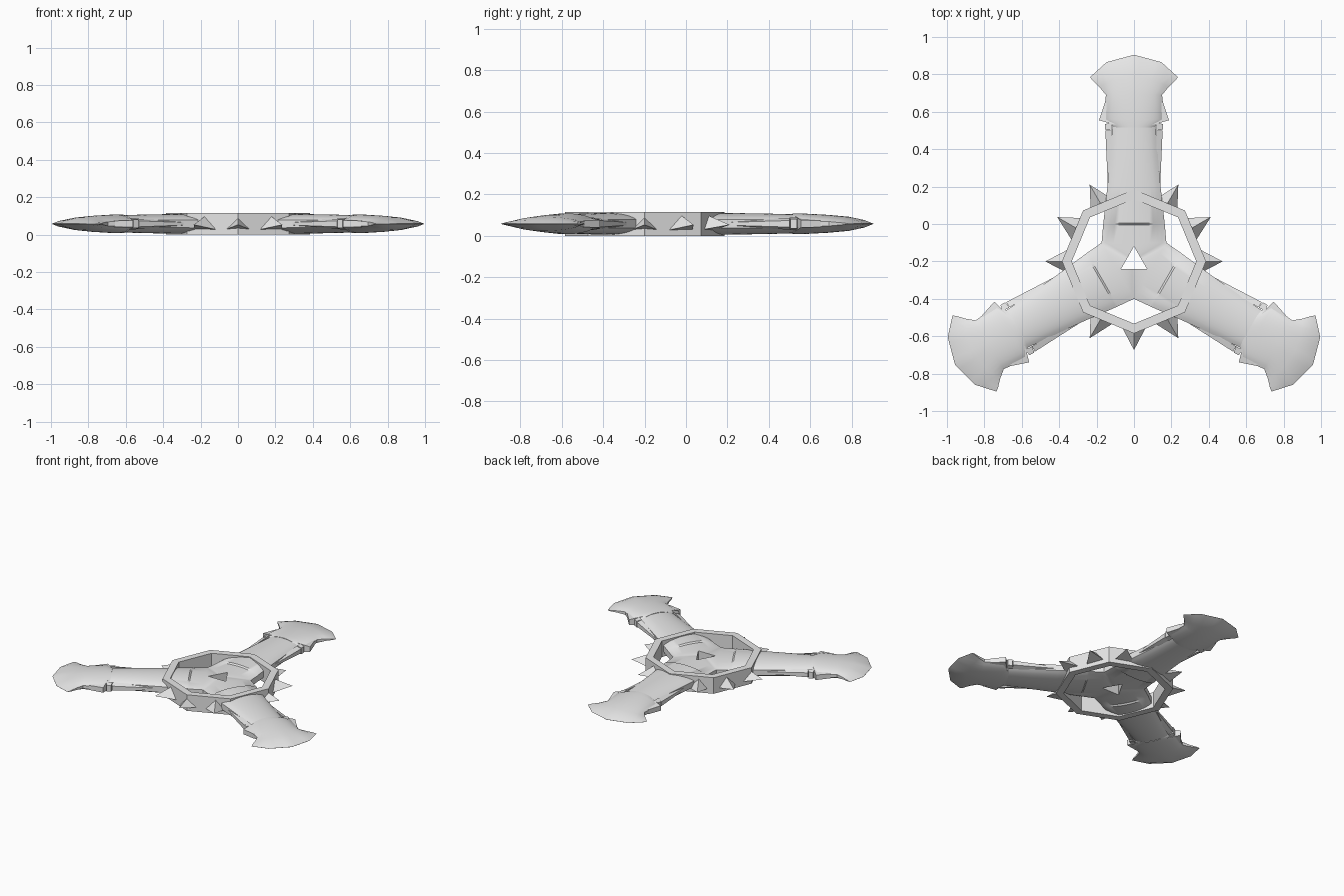
import bpy, bmesh, math
from mathutils import Matrix, Vector

if "Cube" in bpy.data.objects:
    bpy.data.objects.remove(bpy.data.objects["Cube"])

MID = Vector((0, -0.2, 0.058))      # hub centre
US = [i / 8 for i in range(-8, 9)]  # positions across a limb

metal = bpy.data.materials.new("light_grey")
metal.diffuse_color = (0.8, 0.8, 0.8, 1)
metal.use_nodes = True
metal.node_tree.nodes["Principled BSDF"].inputs["Base Color"].default_value = metal.diffuse_color


def finish(name, bm, angles=(0,), smooth=None):
    """Copy the part around the hub, clean it and make an object."""
    src = bm.verts[:] + bm.edges[:] + bm.faces[:]
    for a in angles[1:]:
        new = bmesh.ops.duplicate(bm, geom=src)["geom"]
        vs = [g for g in new if isinstance(g, bmesh.types.BMVert)]
        bmesh.ops.rotate(bm, verts=vs, cent=(0, 0, 0),
                         matrix=Matrix.Rotation(math.radians(a - angles[0]), 3, 'Z'))
    bmesh.ops.rotate(bm, verts=bm.verts[:], cent=(0, 0, 0),
                     matrix=Matrix.Rotation(math.radians(angles[0]), 3, 'Z'))
    bmesh.ops.translate(bm, verts=bm.verts[:], vec=MID)
    bmesh.ops.remove_doubles(bm, verts=bm.verts[:], dist=0.0005)
    bmesh.ops.recalc_face_normals(bm, faces=bm.faces[:])
    me = bpy.data.meshes.new(name)
    bm.to_mesh(me)
    bm.free()
    me.materials.append(metal)
    ob = bpy.data.objects.new(name, me)
    bpy.context.collection.objects.link(ob)
    if smooth:
        bpy.ops.object.select_all(action='DESELECT')
        ob.select_set(True)
        bpy.context.view_layer.objects.active = ob
        bpy.ops.object.shade_smooth_by_angle(angle=math.radians(smooth))
    return ob


def loft(bm, rows, start_wall=True, end_wall=True):
    """Mirrored top and bottom skins through rows of (x, y, half height)."""
    top = [[bm.verts.new((x, y, z)) for x, y, z in r] for r in rows]
    bot = [[bm.verts.new((x, y, -z)) for x, y, z in r] for r in rows]
    n = len(US)
    for g in (top, bot):
        for a, b in zip(g, g[1:]):
            for i in range(n - 1):
                bm.faces.new((a[i], a[i + 1], b[i + 1], b[i]))
    for k, on in ((0, start_wall), (-1, end_wall)):
        if on:
            for i in range(n - 1):
                bm.faces.new((top[k][i], top[k][i + 1], bot[k][i + 1], bot[k][i]))
    return top, bot


def side_walls(bm, top, bot, first):
    for j in range(first, len(top) - 1):
        for i in (0, -1):
            bm.faces.new((top[j][i], top[j + 1][i], bot[j + 1][i], bot[j][i]))


def dome(u, h, edge):
    return h * math.sqrt(1 - (1 - edge * edge) * u * u)


def hull(bm, pts):
    vs = [bm.verts.new(p) for p in pts]
    bmesh.ops.convex_hull(bm, input=vs)


ARMS = (0, 120, 240)

# Arms joined around the triangular centre hole, with a step inside the ring
bm = bmesh.new()
rows = [[(0.035 * u, 0.08 - 0.06 * abs(u), 0.042) for u in US]]
for y, w, h, e in ((0.10, 0.173, 0.042, 0.55), (0.195, 0.165, 0.043, 0.5),
                   (0.205, 0.164, 0.052, 0.45), (0.40, 0.142, 0.052, 0.4),
                   (0.56, 0.128, 0.050, 0.4), (0.725, 0.115, 0.046, 0.4)):
    rows.append([(w * u, y, dome(u, h, e)) for u in US])
t, b = loft(bm, rows)
side_walls(bm, t, b, 1)
finish("arms", bm, ARMS, 35)

# Flared blades tapering to a sharp curved edge
bm = bmesh.new()


def tip(u):
    a = abs(u)
    if a < 0.625:
        return 1.105 - 0.04 * a / 0.625
    return 1.065 - 0.08 * (a - 0.625) / 0.375


rows = []
for y, w, h, e in ((0.715, 0.105, 0.049, 0.45), (0.76, 0.165, 0.050, 0.3),
                   (0.89, 0.150, 0.043, 0.25)):
    rows.append([(w * u, y, dome(u, h, e)) for u in US])
for f, w, h in ((0.45, 0.185, 0.034), (0.8, 0.22, 0.018), (1, 0.235, 0.0005)):
    rows.append([(w * u, 0.89 + (tip(u) - 0.89) * f, dome(u, h, 0.2)) for u in US])
t, b = loft(bm, rows)
side_walls(bm, t, b, 0)
finish("blades", bm, ARMS, 35)

# Slim rails and hooked prongs on both sides of each arm
bm = bmesh.new()
for s in (-1, 1):
    hull(bm, [(s * x, y, z * k) for k in (-1, 1) for x, y, z in
              ((0.12, 0.38, 0.012), (0.139, 0.38, 0.006), (0.12, 0.70, 0.028),
               (0.153, 0.70, 0.016))])
finish("side_rails", bm, ARMS)

bm = bmesh.new()
for s in (-1, 1):
    hull(bm, [(s * x, y, z * k) for k in (-1, 1) for x, y, z in
              ((0.10, 0.73, 0.035), (0.187, 0.755, 0.018), (0.155, 0.85, 0.016),
               (0.12, 0.85, 0.02))])
    hull(bm, [(s * x, y, z * k) for k in (-1, 1) for x, y, z in
              ((0.12, 0.70, 0.03), (0.155, 0.705, 0.022), (0.155, 0.735, 0.022),
               (0.12, 0.74, 0.03))])
finish("prongs", bm, ARMS)

# Octagonal ring with a rectangular section
bm = bmesh.new()
loops = []
for i in range(8):
    a = math.pi / 4 * i
    loops.append([bm.verts.new((r * math.cos(a), r * math.sin(a), z))
                  for r, z in ((0.385, -0.058), (0.385, 0.058), (0.333, 0.058), (0.333, -0.058))])
for i in range(8):
    p, q = loops[i], loops[(i + 1) % 8]
    for k in range(4):
        bm.faces.new((p[k], q[k], q[(k + 1) % 4], p[(k + 1) % 4]))
finish("ring", bm)

# Three-sided spikes around the ring, skipping the arms
bm = bmesh.new()
hull(bm, [(-0.065, 0.35, -0.03), (0.065, 0.35, -0.03), (0, 0.35, 0.042), (0, 0.474, -0.005)])
finish("spikes", bm, [a for a in range(0, 360, 30) if a % 120])
